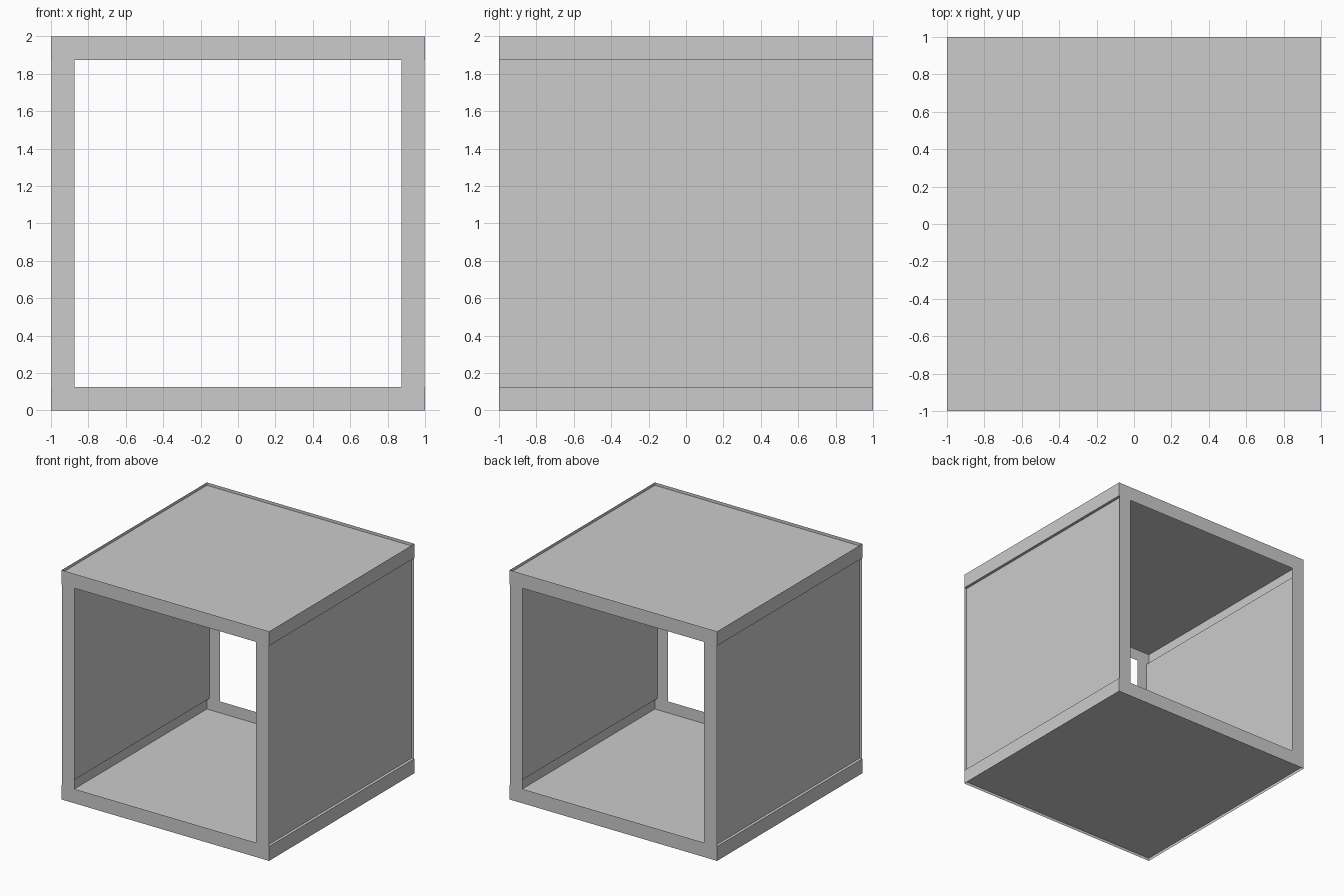
import bpy

if "Cube" in bpy.data.objects:
    bpy.data.objects.remove(bpy.data.objects["Cube"])

H = 1.0        # half size of the cube
BAND = 0.125   # width of the frame border
D = 0.025      # how far the panels are recessed
POST = 0.997   # outer edge of the upright frame posts


def add_mesh(name, verts, faces):
    mesh = bpy.data.meshes.new(name)
    mesh.from_pydata(verts, [], faces)
    mesh.update()
    ob = bpy.data.objects.new(name, mesh)
    bpy.context.collection.objects.link(ob)
    return ob


def sweep_y(name, profile, flip=False):
    """Sweep an open x-z profile along the depth of the cube as a thin sheet."""
    n = len(profile)
    verts = [(x, y, z) for y in (-H, H) for x, z in profile]
    faces = [(i, i + n, i + n + 1, i + 1) for i in range(n - 1)]
    if flip:
        faces = [f[::-1] for f in faces]
    return add_mesh(name, verts, faces)


def frame(name, y):
    """Thin picture-frame sheet: two full-width rails and two posts."""
    inner = H - BAND
    rects = [(-H, H, 0, BAND), (-H, H, 2 - BAND, 2),
             (-POST, -inner, BAND, 2 - BAND), (inner, POST, BAND, 2 - BAND)]
    verts, faces = [], []
    for x0, x1, z0, z1 in rects:
        k = len(verts)
        verts += [(x0, y, z0), (x1, y, z0), (x1, y, z1), (x0, y, z1)]
        face = (k, k + 1, k + 2, k + 3)
        faces.append(face if y < 0 else face[::-1])
    return add_mesh(name, verts, faces)


# Open front and back frames
frame("front_frame", -H)
frame("back_frame", H)

# Side walls: flush bands above and below a recessed panel
for side, label in ((1, "right"), (-1, "left")):
    profile = [(H, 0), (H, BAND), (H - D, BAND),
               (H - D, 2 - BAND), (H, 2 - BAND), (H, 2)]
    sweep_y(label + "_wall", [(side * x, z) for x, z in profile], side < 0)

# Recessed floor and roof panels
sweep_y("floor_panel", [(-H, D), (H, D)], flip=True)
sweep_y("roof_panel", [(-H, 2 - D), (H, 2 - D)], flip=True)

# Face directions: outside of each sheet
for name, up in (("floor_panel", -1), ("roof_panel", 1), ("right_wall", 0), ("left_wall", 0)):
    mesh = bpy.data.objects[name].data
    big = max(mesh.polygons, key=lambda p: p.area)
    want = big.normal.z * up if up else big.normal.x * big.center.x
    if want < 0:
        mesh.flip_normals()
